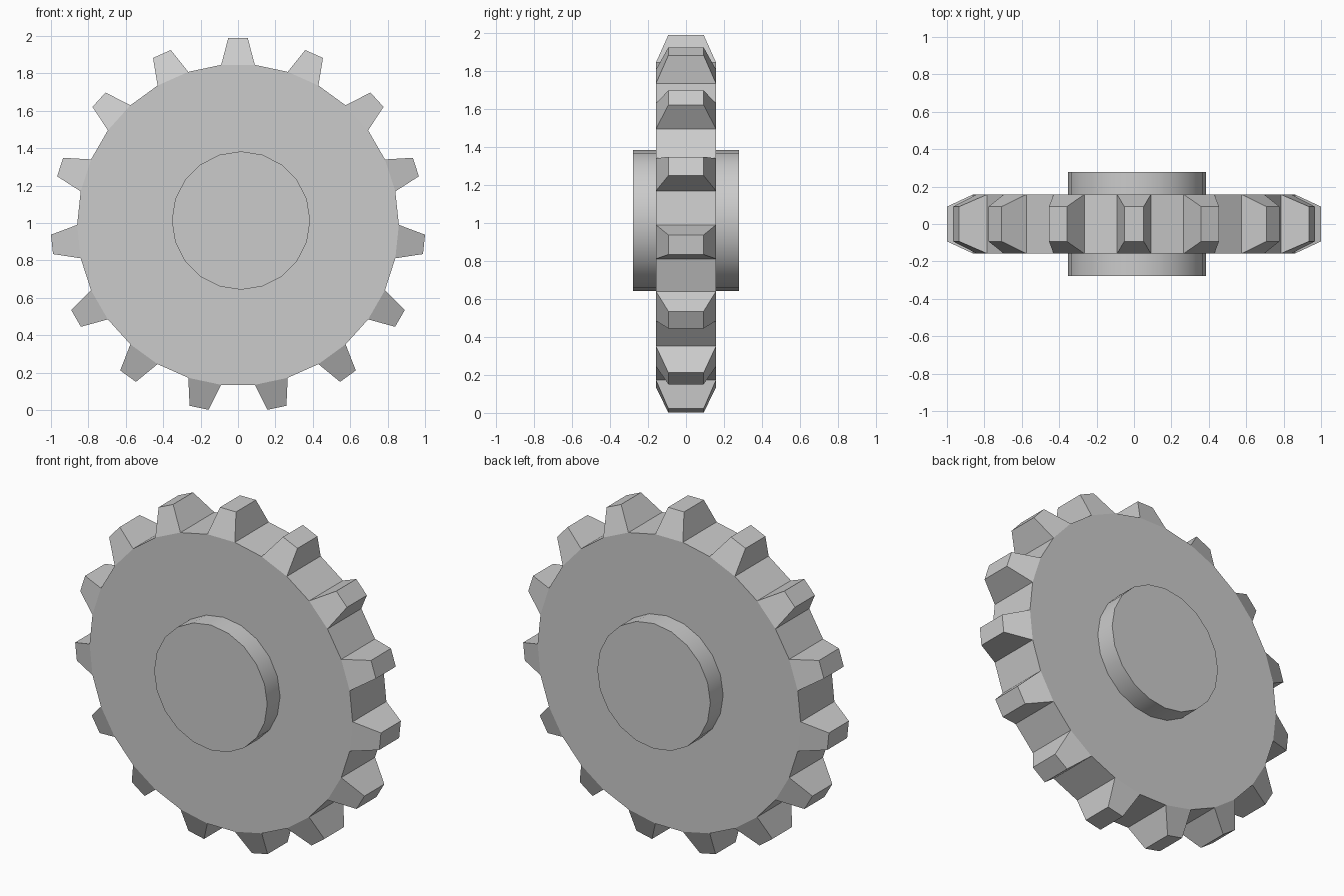
import bpy, bmesh
from math import sin, cos, pi
from mathutils import Vector

if "Cube" in bpy.data.objects:
    bpy.data.objects.remove(bpy.data.objects["Cube"])

TEETH = 15
CENTER_Z = 0.99
ROOT_R, TIP_R = 0.86, 1.0
HALF_DEPTH, TIP_HALF_DEPTH, TIP_HALF_WIDTH = 0.158, 0.093, 0.052


def finish(bm, name):
    bmesh.ops.recalc_face_normals(bm, faces=bm.faces[:])
    mesh = bpy.data.meshes.new(name)
    bm.to_mesh(mesh)
    bm.free()
    obj = bpy.data.objects.new(name, mesh)
    bpy.context.collection.objects.link(obj)
    return obj


def prism(bm, radius, half_depth, sides, start, cx, cz):
    """Prism along y; returns its side faces in clockwise order from the top."""
    rings = []
    for y in (-half_depth, half_depth):
        rings.append([bm.verts.new((cx + radius * sin(start + 2 * pi * i / sides), y,
                                    cz + radius * cos(start + 2 * pi * i / sides)))
                      for i in range(sides)])
    a, b = rings
    bm.faces.new(a)
    bm.faces.new(b[::-1])
    return [bm.faces.new((a[i], b[i], b[(i + 1) % sides], a[(i + 1) % sides]))
            for i in range(sides)]


# Toothed wheel: every second rim face is extruded into a tapered tooth
bm = bmesh.new()
rim = prism(bm, ROOT_R, HALF_DEPTH, TEETH * 2, -pi / (TEETH * 2), 0, CENTER_Z)
# first rim face spans -6 to +6 degrees, so teeth sit on the even faces
for k in range(TEETH):
    ang = 2 * pi * k / TEETH
    out = Vector((sin(ang), 0, cos(ang)))
    side = Vector((cos(ang), 0, -sin(ang)))
    center = Vector((0, 0, CENTER_Z))
    tip = bmesh.ops.extrude_discrete_faces(bm, faces=[rim[2 * k]])["faces"][0]
    for v in tip.verts:
        s = 1 if (v.co - center).dot(side) > 0 else -1
        d = 1 if v.co.y > 0 else -1
        v.co = center + out * TIP_R + side * s * TIP_HALF_WIDTH
        v.co.y = d * TIP_HALF_DEPTH
finish(bm, "gear_wheel")

# Hub passing through the wheel, very slightly off centre
bm = bmesh.new()
prism(bm, 0.37, 0.278, 20, 0, 0.016, 1.013)
hub = finish(bm, "hub")
bpy.context.view_layer.objects.active = hub
hub.select_set(True)
bpy.ops.object.shade_smooth_by_angle(angle=pi / 6)
